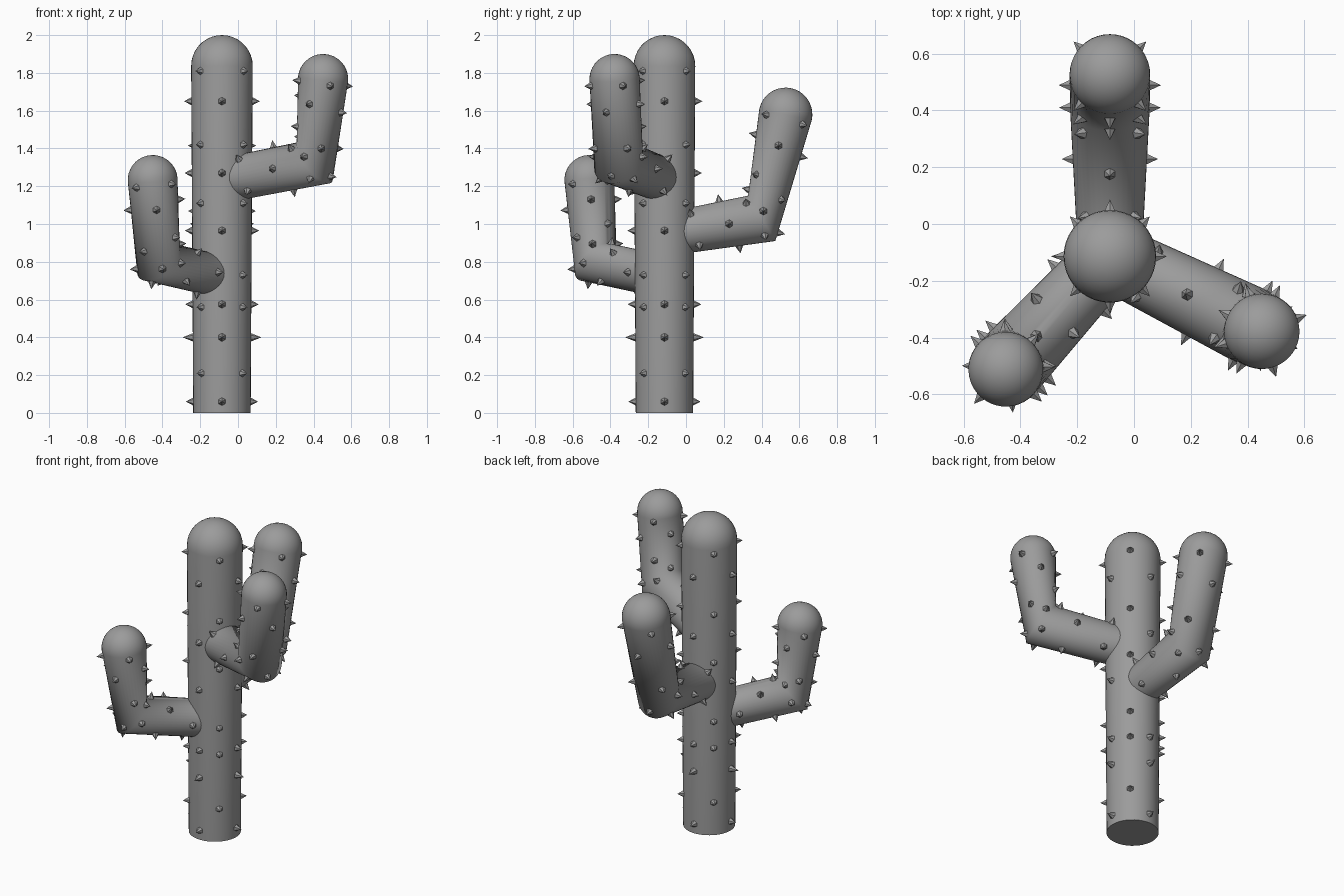
import bpy, bmesh, math
from mathutils import Vector, Matrix

if "Cube" in bpy.data.objects:
    bpy.data.objects.remove(bpy.data.objects["Cube"])

SIDES = 40
TRUNK_XY = Vector((-0.085, -0.114, 0))

grey = bpy.data.materials.new("grey")
grey.diffuse_color = (0.33, 0.33, 0.33, 1)
grey.use_nodes = True
grey.node_tree.nodes["Principled BSDF"].inputs["Base Color"].default_value = grey.diffuse_color


def ring_point(ring, heading, angle):
    """Point on a tilted ring (distance, height, tilt, radius) in the plane of the heading."""
    d, z, tilt, r = ring
    out = Vector((math.cos(heading), math.sin(heading), 0))
    side = Vector((-out.y, out.x, 0))
    up = -math.sin(tilt) * out + math.cos(tilt) * Vector((0, 0, 1))
    centre = TRUNK_XY + out * d + Vector((0, 0, z))
    return centre + r * (math.cos(angle) * up + math.sin(angle) * side)


def with_dome(rings, steps=9):
    """Add the shrinking rings of a half-sphere cap after the last ring."""
    d, z, tilt, r = rings[-1]
    dome = []
    for i in range(1, steps):
        a = math.pi / 2 * i / steps
        s = r * math.sin(a)
        dome.append((d + s * math.cos(tilt), z + s * math.sin(tilt), tilt, r * math.cos(a)))
    return rings + dome


def finish(bm, name, smooth):
    bmesh.ops.recalc_face_normals(bm, faces=bm.faces)
    mesh = bpy.data.meshes.new(name)
    bm.to_mesh(mesh)
    bm.free()
    mesh.materials.append(grey)
    obj = bpy.data.objects.new(name, mesh)
    bpy.context.collection.objects.link(obj)
    if smooth:
        bpy.context.view_layer.objects.active = obj
        obj.select_set(True)
        bpy.ops.object.shade_smooth_by_angle(angle=math.radians(80))
        obj.select_set(False)


def stem(name, rings, heading):
    """Round-ended stem lofted through its rings."""
    bm = bmesh.new()
    loops = [[bm.verts.new(ring_point(r, heading, math.tau * i / SIDES)) for i in range(SIDES)]
             for r in with_dome(rings)]
    for a, b in zip(loops, loops[1:]):
        for i in range(SIDES):
            j = (i + 1) % SIDES
            bm.faces.new((a[i], a[j], b[j], b[i]))
    bm.faces.new(loops[0])
    # rounded tip
    d, z, tilt, r = rings[-1]
    tip = bm.verts.new(ring_point((d + r * math.cos(tilt), z + r * math.sin(tilt), tilt, 0), heading, 0))
    for i in range(SIDES):
        bm.faces.new((loops[-1][i], loops[-1][(i + 1) % SIDES], tip))
    finish(bm, name, True)


def spines(name, rings, heading, rows):
    """Rows of four spines: (section index, fraction along it, turned by 45 degrees, length)."""
    bm = bmesh.new()
    for k, t, turned, length in rows:
        a, b = rings[k], rings[k + 1]
        mid = tuple(p + (q - p) * t for p, q in zip(a, b))
        axis = (ring_point(b[:3] + (0,), heading, 0) - ring_point(a[:3] + (0,), heading, 0)).normalized()
        for q in range(4):
            angle = math.pi / 2 * q + (math.pi / 4 if turned else 0)
            p0, p1 = ring_point(a, heading, angle), ring_point(b, heading, angle)
            p = p0.lerp(p1, t)
            out = p - ring_point(mid[:3] + (0,), heading, 0)
            out = (out - axis * out.dot(axis)).normalized()
            place = Matrix.Translation(p + out * (length / 2 - 0.006))
            bmesh.ops.create_cone(bm, cap_ends=True, segments=6, radius1=0.024, radius2=0,
                                  depth=length, matrix=place @ out.to_track_quat('Z', 'Y').to_matrix().to_4x4())
    finish(bm, name, False)


# Trunk
up = math.pi / 2
trunk = [(0, 0, up, 0.152), (0, 1.837, up, 0.163)]
stem("trunk", trunk, 0)
rows = [(0, z / 1.837, False, 0.06 if z == 0.4 else 0.045) for z in (0.06, 0.4, 0.575, 0.965, 1.27, 1.65)]
rows += [(0, z / 1.837, True, 0.042) for z in (0.21, 0.56, 0.73, 1.11, 1.42, 1.81)]
spines("trunk_spines", trunk, 0, rows)

# Arms: name, heading, start z, start radius, elbow (d, z, tilt), elbow radius, tip (d, z), tip radius, phase
arms = [
    ("right_arm", math.atan2(-0.264, 0.535), 1.238, 0.119, (0.548, 1.325, 37), 0.138, (0.597, 1.767), 0.133, 0),
    ("back_arm", math.pi / 2, 0.952, 0.115, (0.515, 1.03, 31), 0.14, (0.641, 1.58), 0.142, 0),
    ("left_arm", math.atan2(-0.398, -0.367), 0.728, 0.112, (0.495, 0.798, 41), 0.132, (0.541, 1.233), 0.132, 1),
]
for name, heading, z0, r0, (ed, ez, et), er, (td, tz), tr, phase in arms:
    rings = [(0.05, z0, math.radians(10), r0),
             (ed, ez, math.radians(et), er),
             (td, tz, math.atan2(tz - ez, td - ed), tr)]
    stem(name, rings, heading)
    rows = [(0, 0.24, True), (0, 0.63, False), (0, 0.93, True),
            (1, 0.07, False), (1, 0.3, True), (1, 0.7, False), (1, 0.95, True)]
    spines(name + "_spines", rings, heading, [(k, t, turned != bool(phase), 0.045) for k, t, turned in rows])
